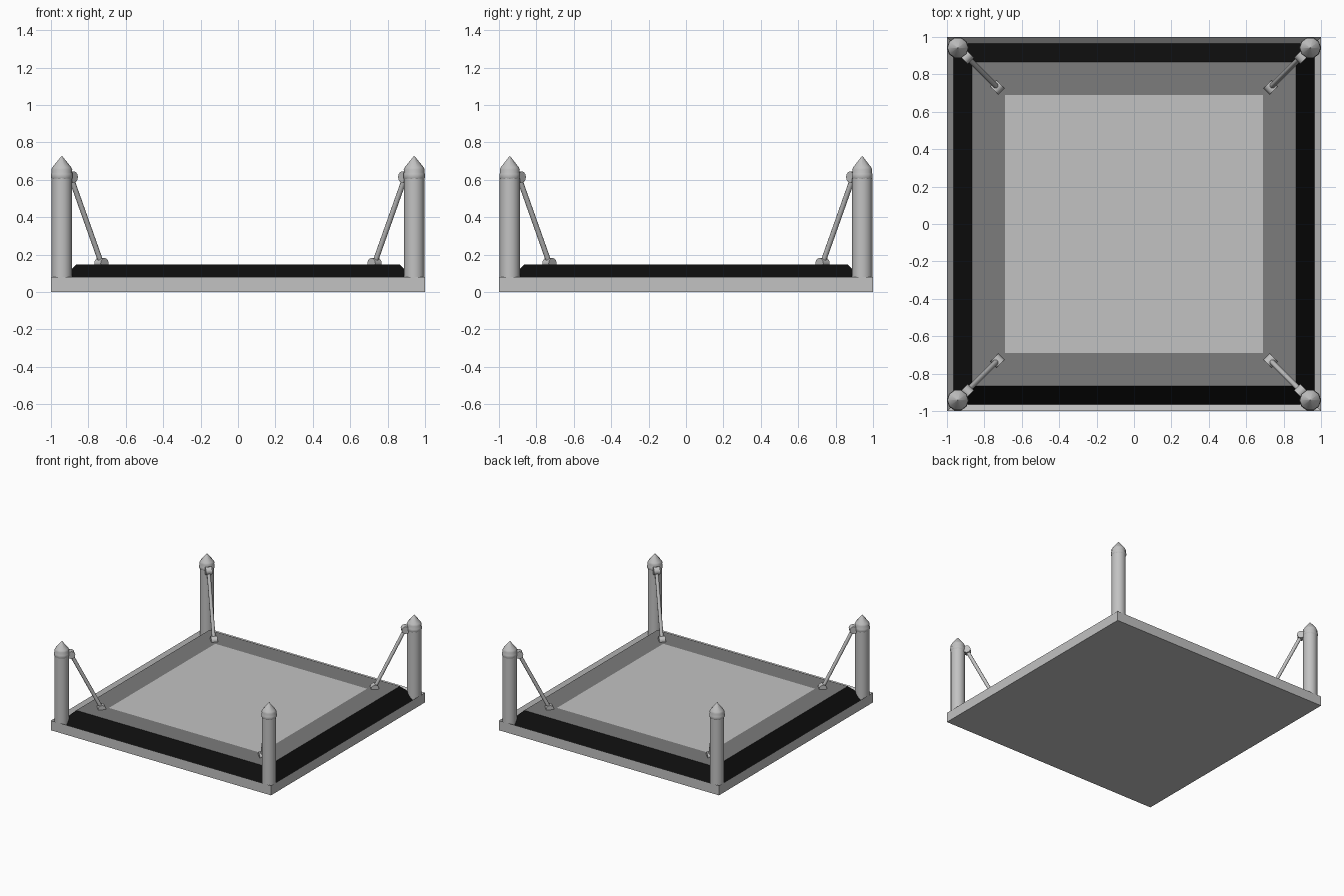
import bpy, bmesh, math
from mathutils import Vector, Matrix

cube = bpy.data.objects.get("Cube")
if cube:
    bpy.data.objects.remove(cube, do_unlink=True)


def material(name, value):
    m = bpy.data.materials.new(name)
    m.use_nodes = True
    colour = (value, value, value, 1)
    m.diffuse_color = colour
    m.node_tree.nodes["Principled BSDF"].inputs["Base Color"].default_value = colour
    return m


LIGHT = material("light grey", 0.54)
DARK = material("dark grey", 0.2)
BLACK = material("black", 0.004)


def finish(name, bm, mats, smooth=False):
    bmesh.ops.recalc_face_normals(bm, faces=bm.faces)
    mesh = bpy.data.meshes.new(name)
    bm.to_mesh(mesh)
    bm.free()
    ob = bpy.data.objects.new(name, mesh)
    bpy.context.collection.objects.link(ob)
    for m in mats:
        mesh.materials.append(m)
    if smooth:
        bpy.ops.object.select_all(action='DESELECT')
        ob.select_set(True)
        bpy.context.view_layer.objects.active = ob
        bpy.ops.object.shade_smooth_by_angle(angle=math.radians(40))
    return ob


def loft(bm, profile, sides, turn=0.0, centre=(0, 0), bands=None):
    """Stack regular rings of (radius, z), closed at both ends."""
    rings = []
    for r, z in profile:
        angles = [turn + math.tau * i / sides for i in range(sides)]
        rings.append([bm.verts.new((centre[0] + r * math.cos(a),
                                    centre[1] + r * math.sin(a), z)) for a in angles])
    for k, (lo, hi) in enumerate(zip(rings, rings[1:])):
        for i in range(sides):
            j = (i + 1) % sides
            f = bm.faces.new((lo[i], lo[j], hi[j], hi[i]))
            f.material_index = bands[k] if bands else 0
    bm.faces.new(rings[0][::-1])
    bm.faces.new(rings[-1])


def cylinder(name, a, b, radius, sides):
    a, b = Vector(a), Vector(b)
    bm = bmesh.new()
    turn = (b - a).to_track_quat('Z', 'Y').to_matrix().to_4x4()
    bmesh.ops.create_cone(bm, cap_ends=True, segments=sides, radius1=radius, radius2=radius,
                          depth=(b - a).length,
                          matrix=Matrix.Translation((a + b) / 2) @ turn)
    return finish(name, bm, [LIGHT], True)


# Platform: slab, gutter, black skirt, dark border and light floor
TOP = 0.148
bm = bmesh.new()
half_widths = [(1, 0), (1, 0.08), (0.966, 0.046), (0.865, TOP), (0.69, TOP)]
loft(bm, [(w * math.sqrt(2), z) for w, z in half_widths], 4, math.pi / 4,
     bands=[0, 0, 1, 2])
finish("platform", bm, [LIGHT, BLACK, DARK])

# Corner posts with their pointed caps, braces, joints and feet
C = 0.942
for sx, side in ((1, "left"), (-1, "right")):
    for sy, end in ((-1, "front"), (1, "back")):
        tag = f"{end}_{side}"
        bm = bmesh.new()
        loft(bm, [(0.054, 0.046), (0.054, 0.62)], 16, centre=(sx * C, sy * C))
        finish("post_" + tag, bm, [LIGHT], True)

        bm = bmesh.new()
        loft(bm, [(0.054, 0.605), (0.058, 0.612), (0.058, 0.632), (0.054, 0.64),
                  (0.056, 0.655), (0.05, 0.668), (0.001, 0.728)], 10,
             centre=(sx * C, sy * C))
        finish("post_cap_" + tag, bm, [LIGHT], True)

        def at(d, z, sx=sx, sy=sy):
            return Vector((sx * d, sy * d, z))

        across = Vector((-sy, sx, 0)).normalized() * 0.024
        high, low = at(0.894, 0.615), at(0.73, TOP + 0.005)
        cylinder("brace_" + tag, high, low, 0.014, 10)
        cylinder("brace_joint_" + tag, high - across, high + across, 0.03, 12)
        cylinder("brace_foot_" + tag, low - across, low + across, 0.03, 12)
